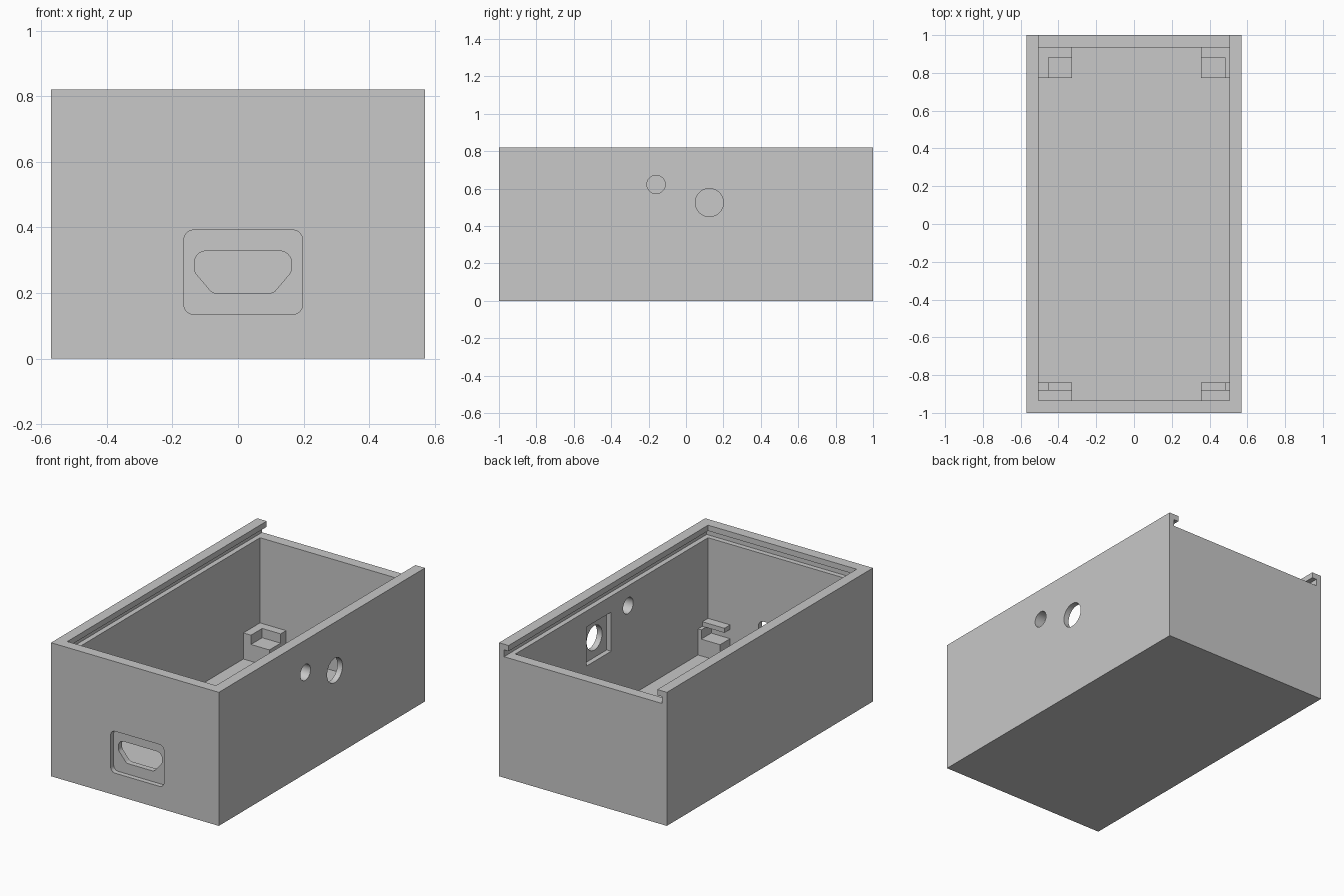
import bpy, bmesh, math
from mathutils import Vector, Matrix

cube = bpy.data.objects.get("Cube")
if cube:
    bpy.data.objects.remove(cube, do_unlink=True)

grey = bpy.data.materials.new("plain_grey")
grey.use_nodes = True
grey.diffuse_color = (0.58, 0.58, 0.58, 1)
grey.node_tree.nodes["Principled BSDF"].inputs["Base Color"].default_value = grey.diffuse_color

HX, HY, H = 0.57, 1.0, 0.82      # half width, half length, height
WALL, FLOOR = 0.065, 0.06
IX, IY = HX - WALL, HY - WALL
RAIL_LOW, RAIL_HIGH, RAIL_SKIN = 0.743, 0.785, 0.034


def finish(name, bm):
    bmesh.ops.recalc_face_normals(bm, faces=bm.faces)
    mesh = bpy.data.meshes.new(name)
    bm.to_mesh(mesh)
    bm.free()
    mesh.materials.append(grey)
    obj = bpy.data.objects.new(name, mesh)
    bpy.context.collection.objects.link(obj)
    return obj


def boxes(name, spans):
    """Each span is a pair of opposite corners."""
    bm = bmesh.new()
    for a, b in spans:
        a, b = Vector(a), Vector(b)
        size = [abs(v) for v in b - a]
        bmesh.ops.create_cube(bm, size=1, matrix=Matrix.Translation((a + b) / 2)
                              @ Matrix.Diagonal((*size, 1)))
    return finish(name, bm)


def rounded(corners, steps=8):
    """Round polygon corners given as (x, z, radius)."""
    out = []
    n = len(corners)
    for i, (x, z, r) in enumerate(corners):
        p = Vector((x, z))
        u = (Vector(corners[i - 1][:2]) - p).normalized()
        v = (Vector(corners[(i + 1) % n][:2]) - p).normalized()
        half = math.acos(u.dot(v)) / 2
        centre = p + (u + v).normalized() * r / math.sin(half)
        start = p + u * r / math.tan(half) - centre
        end = p + v * r / math.tan(half) - centre
        for k in range(steps + 1):
            out.append(centre + start.lerp(end, k / steps).normalized() * r)
    return out


def prism_y(name, outline, y0, y1):
    bm = bmesh.new()
    face = bm.faces.new([bm.verts.new((p.x, y0, p.y)) for p in outline])
    moved = bmesh.ops.extrude_face_region(bm, geom=[face], use_keep_orig=True)["geom"]
    verts = [g for g in moved if isinstance(g, bmesh.types.BMVert)]
    bmesh.ops.translate(bm, verts=verts, vec=(0, y1 - y0, 0))
    return finish(name, bm)


def side_hole(name, y, z, r):
    bm = bmesh.new()
    bmesh.ops.create_cone(bm, cap_ends=True, segments=64, radius1=r, radius2=r, depth=0.3,
                          matrix=Matrix.Translation((HX, y, z)) @ Matrix.Rotation(math.pi / 2, 4, "Y"))
    return finish(name, bm)


# Case shell and everything cut out of it
shell = boxes("case_shell", [((-HX, -HY, 0), (HX, HY, H))])
HOLE_Y, HOLE_Z, PAD = 0.125, 0.525, 0.12
recess = [(-0.165, 0.135, 0.03), (0.197, 0.135, 0.03), (0.197, 0.392, 0.03), (-0.165, 0.392, 0.03)]
socket = [(-0.078, 0.2, 0.025), (0.108, 0.2, 0.025), (0.163, 0.265, 0.03),
          (0.163, 0.328, 0.035), (-0.133, 0.328, 0.035), (-0.133, 0.265, 0.03)]
cutters = [
    boxes("cavity_cutter", [((-IX, -IY, FLOOR), (IX, IY, 1))]),
    # Sliding lid groove and its open back end
    boxes("groove_cutter", [((RAIL_SKIN - HX, RAIL_SKIN - HY, RAIL_LOW), (HX - RAIL_SKIN, 1.1, RAIL_HIGH))]),
    boxes("lid_entry_cutter", [((-IX, 0.8, RAIL_LOW), (IX, 1.1, 1))]),
    # Front plug opening
    prism_y("plug_recess_cutter", rounded(recess), -1.1, -HY + 0.03),
    prism_y("plug_hole_cutter", rounded(socket), -1.1, -0.9),
    # Side holes, the large one with a square pocket inside
    side_hole("small_hole_cutter", -0.16, 0.622, 0.049),
    side_hole("large_hole_cutter", HOLE_Y, HOLE_Z, 0.075),
    boxes("pocket_cutter", [((0.45, HOLE_Y - PAD, HOLE_Z - PAD), (IX + 0.03, HOLE_Y + PAD, HOLE_Z + PAD))]),
]
for c in cutters:
    c.hide_render = True
    mod = shell.modifiers.new(c.name, "BOOLEAN")
    mod.operation = "DIFFERENCE"
    mod.solver = "EXACT"
    mod.object = c
bpy.context.view_layer.update()
cut = bpy.data.meshes.new_from_object(shell.evaluated_get(bpy.context.evaluated_depsgraph_get()))
shell.modifiers.clear()
shell.data = cut
for c in cutters:
    bpy.data.objects.remove(c, do_unlink=True)
cut.materials.clear()
cut.materials.append(grey)
bpy.context.view_layer.objects.active = shell
shell.select_set(True)
bpy.ops.object.shade_smooth_by_angle(angle=math.radians(30))

# Corner supports for the circuit board
LEDGE, ARM, CLIP = 0.163, 0.22, 0.248
for side, wall, inner, step in (("right", -IX, -0.328, -0.453), ("left", IX, 0.355, 0.483)):
    boxes(side + "_back_support", [
        ((wall, 0.773, FLOOR), (inner, IY, LEDGE)),
        ((wall, 0.773, LEDGE), (step, IY, ARM)),
        ((step, 0.882, LEDGE), (inner, IY, ARM)),
    ])
    boxes(side + "_front_support", [
        ((wall, -IY, FLOOR), (inner, -0.838, LEDGE)),
        ((wall, -IY, LEDGE), (step, -0.838, ARM)),
        ((wall, -IY, ARM), (inner, -0.88, CLIP)),
    ])
